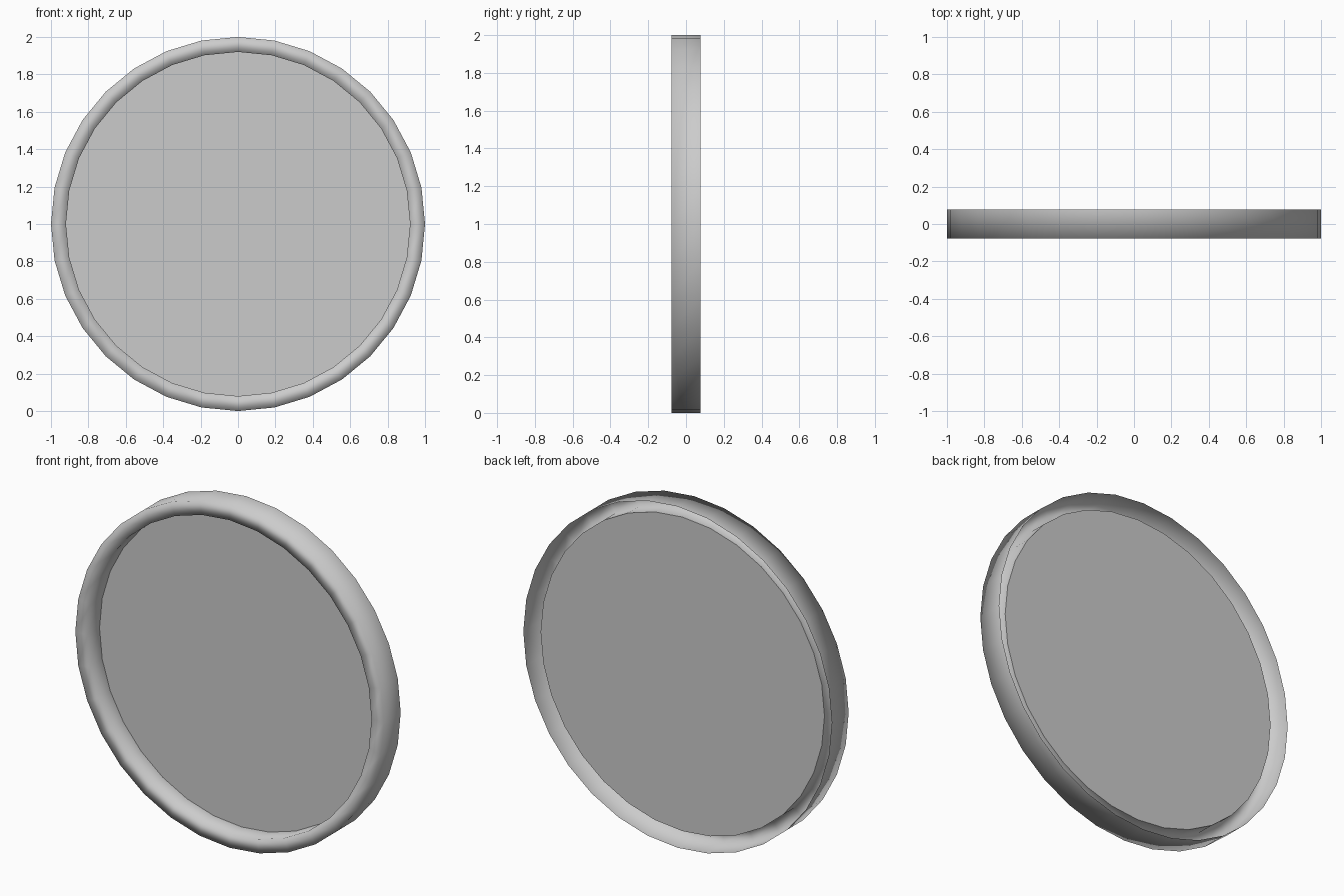
import bpy, bmesh
from math import sin, cos, tau

if "Cube" in bpy.data.objects:
    bpy.data.objects.remove(bpy.data.objects["Cube"])

SIDES = 32
CENTER_Z = 1.0
DISC_Y = 0.032


def circle(bm, radius, y):
    """One loop of vertices around the y axis."""
    return [bm.verts.new((radius * sin(tau * i / SIDES), y,
                          CENTER_Z + radius * cos(tau * i / SIDES)))
            for i in range(SIDES)]


def finish(bm, name, smooth):
    mesh = bpy.data.meshes.new(name)
    for f in bm.faces:
        f.smooth = smooth
    bm.to_mesh(mesh)
    bm.free()
    obj = bpy.data.objects.new(name, mesh)
    bpy.context.collection.objects.link(obj)
    return obj


# Rim: thin channel, open at the back, softly shaded over its front lip
bm = bmesh.new()
profile = [(1.0, 0.078), (1.0, -0.078), (0.92, -0.078), (0.92, DISC_Y)]
loops = [circle(bm, r, y) for r, y in profile]
for a, b in zip(loops, loops[1:]):
    for i in range(SIDES):
        j = (i + 1) % SIDES
        bm.faces.new((a[i], a[j], b[j], b[i]))
finish(bm, "rim", True)

# Panel: flat disc recessed inside the rim
bm = bmesh.new()
edge = circle(bm, 0.92, DISC_Y)
hub = bm.verts.new((0, DISC_Y, CENTER_Z))
for i in range(SIDES):
    bm.faces.new((hub, edge[i], edge[(i + 1) % SIDES]))
for f in bm.faces:
    f.normal_update()
    if f.normal.y > 0:
        f.normal_flip()
finish(bm, "panel", False)
